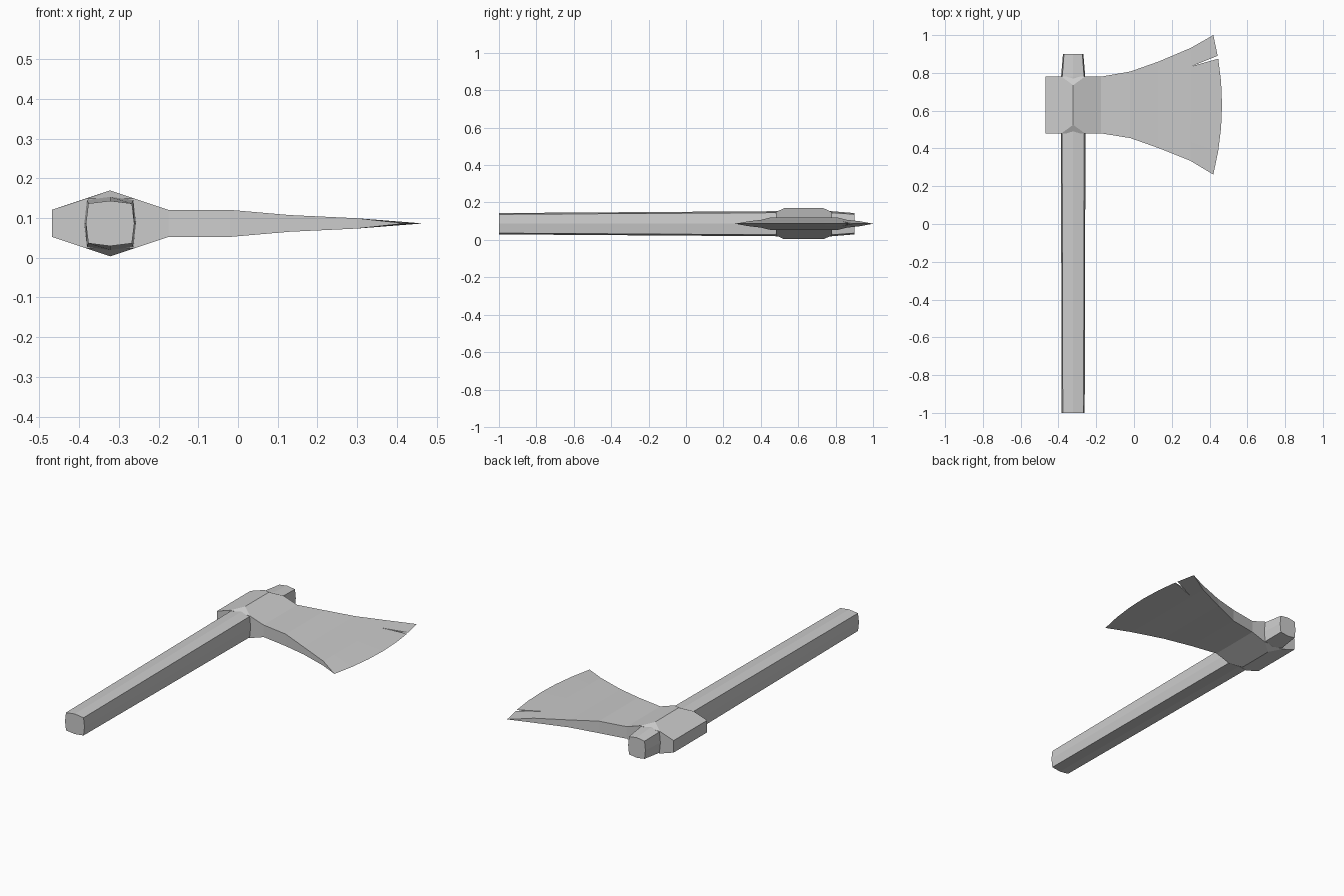
import bpy, bmesh

if "Cube" in bpy.data.objects:
    bpy.data.objects.remove(bpy.data.objects["Cube"])

CX, CZ = -0.322, 0.0865   # handle axis


def finish(name, bm):
    bmesh.ops.recalc_face_normals(bm, faces=bm.faces)
    me = bpy.data.meshes.new(name)
    bm.to_mesh(me)
    bm.free()
    ob = bpy.data.objects.new(name, me)
    bpy.context.collection.objects.link(ob)
    return ob


def loft(name, rings):
    """Closed tube through rings of equal length, capped at both ends."""
    bm = bmesh.new()
    vs = [[bm.verts.new(p) for p in r] for r in rings]
    n = len(vs[0])
    for a, b in zip(vs, vs[1:]):
        for i in range(n):
            j = (i + 1) % n
            bm.faces.new((a[i], a[j], b[j], b[i]))
    bm.faces.new(vs[0])
    bm.faces.new(vs[-1][::-1])
    return finish(name, bm)


# handle: slightly bulged square section, swelling into the head
section = [(1, 0), (.9, .88), (0, 1), (-.9, .88), (-1, 0), (-.9, -.88), (0, -1), (.9, -.88)]
stations = [(-1, .061, .057), (.48, .065, .067), (.78, .064, .067), (.9, .054, .057)]
loft("handle", [[(CX + u * w, y, CZ + v * h) for u, v in section] for y, w, h in stations])

# eye: hexagonal block around the handle with clipped ridge ends
bm = bmesh.new()
for sz in (1, -1):
    for y, ridge_y in ((.48, .525), (.78, .735)):
        for sx in (1, -1):
            bm.verts.new((CX + sx * .147, y, CZ + sz * .034))
            bm.verts.new((CX + sx * .062, y, CZ + sz * .0622))
        bm.verts.new((CX, ridge_y, CZ + sz * .083))
bmesh.ops.convex_hull(bm, input=bm.verts)
bmesh.ops.dissolve_limit(bm, angle_limit=.02, verts=bm.verts, edges=bm.edges)
finish("axe_eye", bm)

# blade: flaring wedge; columns are x, low y, high y, half thickness, edge bow
columns = [(-.175, .48, .78, .034, 0), (-.02, .455, .807, .034, 0), (.13, .402, .86, .021, 0),
           (.30, .334, .932, .013, 0), (.42, .262, 1.0, 0, .046)]
N = 6
bm = bmesh.new()
top, bottom = [], []
for x, y0, y1, h, bow in columns:
    pts = [(x + bow * (1 - (2 * i / N - 1) ** 2), y0 + (y1 - y0) * i / N) for i in range(N + 1)]
    t = [bm.verts.new((px, py, CZ + h)) for px, py in pts]
    top.append(t)
    bottom.append([bm.verts.new((px, py, CZ - h)) for px, py in pts] if h else t)
for side in (top, bottom):
    for a, b in zip(side, side[1:]):
        for i in range(N):
            bm.faces.new((a[i], b[i], b[i + 1], a[i + 1]))
for k in range(len(columns) - 1):
    for i in (0, N):
        quad = [top[k][i], top[k + 1][i], bottom[k + 1][i], bottom[k][i]]
        bm.faces.new(list(dict.fromkeys(quad)))
for i in range(N):
    bm.faces.new((top[0][i], top[0][i + 1], bottom[0][i + 1], bottom[0][i]))
blade = finish("blade", bm)

# notch chipped into the cutting edge
tri = [(.308, .836), (.59, .916), (.59, .95)]
cutter = loft("notch_cutter", [[(x, y, z) for x, y in tri] for z in (-.1, .3)])
cutter.hide_render = True
cutter.display_type = 'WIRE'
mod = blade.modifiers.new("notch", 'BOOLEAN')
mod.operation = 'DIFFERENCE'
mod.solver = 'EXACT'
mod.object = cutter
